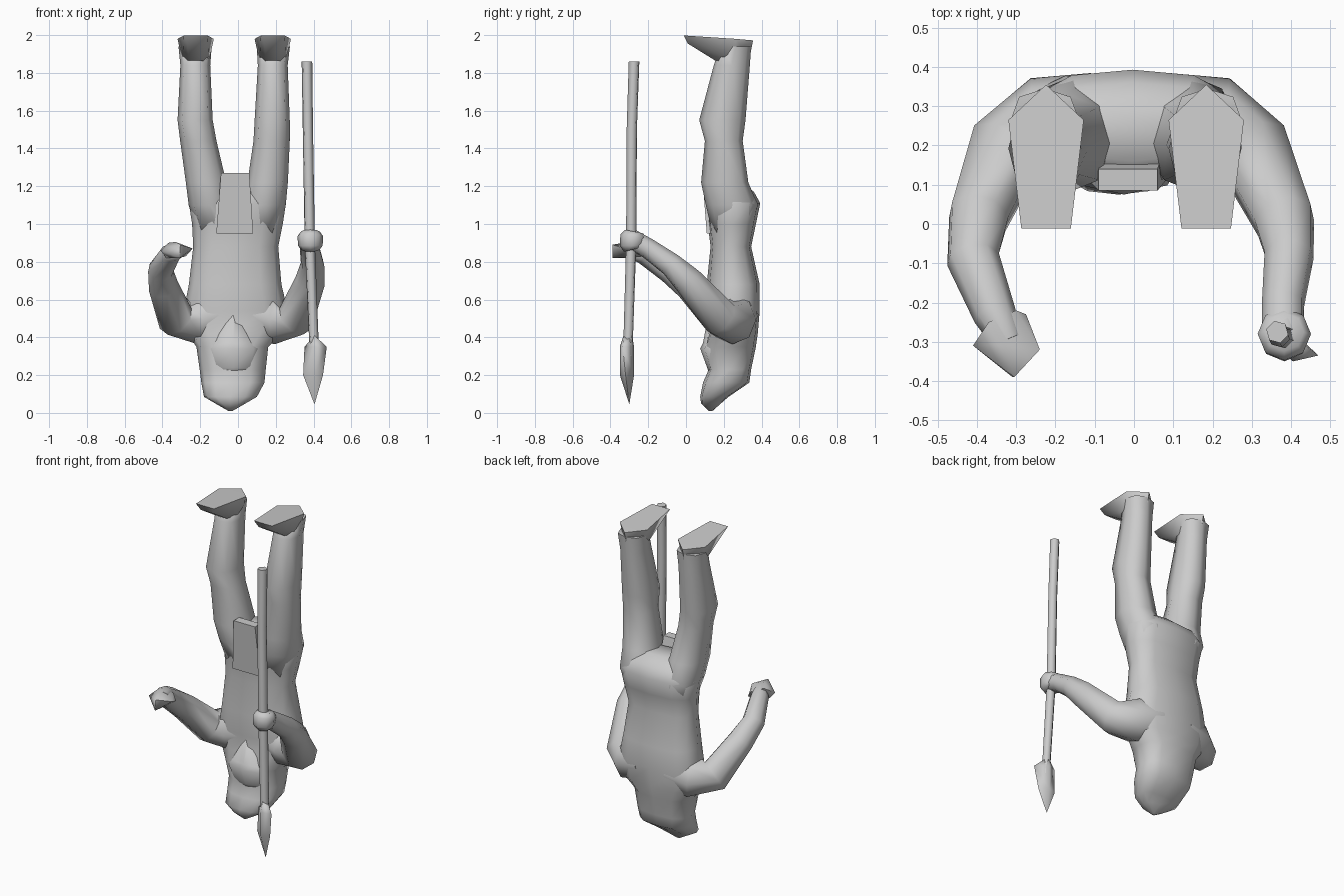
import bpy, bmesh, math
from mathutils import Vector


def finish(bm, name, angle=80):
    bmesh.ops.recalc_face_normals(bm, faces=bm.faces)
    me = bpy.data.meshes.new(name)
    bm.to_mesh(me)
    bm.free()
    ob = bpy.data.objects.new(name, me)
    bpy.context.collection.objects.link(ob)
    bpy.ops.object.select_all(action='DESELECT')
    ob.select_set(True)
    bpy.context.view_layer.objects.active = ob
    bpy.ops.object.shade_smooth_by_angle(angle=math.radians(angle))
    return ob


def skin(name, rings):
    """Capped skin over a list of point rings."""
    bm = bmesh.new()
    loops = [[bm.verts.new(p) for p in ring] for ring in rings]
    n = len(loops[0])
    for a, b in zip(loops, loops[1:]):
        for i in range(n):
            j = (i + 1) % n
            bm.faces.new((a[i], a[j], b[j], b[i]))
    bm.faces.new(loops[0])
    bm.faces.new(loops[-1])
    return finish(bm, name)


def stack(name, rows, n=12, front=0.9, back=0.9):
    """Level rings: z, centre x, half width, front y, back y; lower power is boxier."""
    def curve(v, p):
        return math.copysign(abs(v) ** p, v) if abs(v) > 1e-6 else 0
    rings = []
    for z, cx, hw, y0, y1 in rows:
        ring = []
        for i in range(n):
            a = 2 * math.pi * i / n - math.pi / 2
            p = back if math.sin(a) > 0 else front
            ring.append((cx + hw * curve(math.cos(a), p),
                         (y0 + y1) / 2 + (y1 - y0) / 2 * curve(math.sin(a), p), z))
        rings.append(ring)
    return skin(name, rings)


def tube(name, rows, n=8):
    """Rings square to a path: x, y, z, radius."""
    pts = [Vector(r[:3]) for r in rows]
    rings, u = [], None
    for i, p in enumerate(pts):
        t = (pts[min(i + 1, len(pts) - 1)] - pts[max(i - 1, 0)]).normalized()
        u = t.orthogonal() if u is None else u - t * u.dot(t)
        u.normalize()
        v = t.cross(u)
        rings.append([p + (u * math.cos(2 * math.pi * k / n)
                           + v * math.sin(2 * math.pi * k / n)) * rows[i][3]
                      for k in range(n)])
    return skin(name, rings)


def hull(name, pts, angle=75):
    bm = bmesh.new()
    for p in pts:
        bm.verts.new(p)
    bmesh.ops.convex_hull(bm, input=bm.verts)
    return finish(bm, name, angle)


# Head and torso, hanging upside down
stack("head_and_torso", [
    (0.01, -0.04, 0.01, 0.12, 0.14),
    (0.05, -0.04, 0.08, 0.08, 0.185),
    (0.085, -0.04, 0.14, 0.075, 0.225),
    (0.16, -0.027, 0.167, 0.09, 0.335),
    (0.23, -0.028, 0.175, 0.12, 0.345),
    (0.35, -0.03, 0.19, 0.09, 0.37),
    (0.42, -0.02, 0.25, 0.12, 0.38),
    (0.54, -0.012, 0.275, 0.115, 0.39),
    (0.68, -0.015, 0.245, 0.11, 0.39),
    (0.88, -0.012, 0.225, 0.13, 0.345),
    (1.00, -0.003, 0.24, 0.115, 0.37),
    (1.11, -0.003, 0.257, 0.105, 0.393),
    (1.17, -0.003, 0.235, 0.12, 0.36),
    (1.22, -0.003, 0.13, 0.16, 0.30)], front=0.85, back=0.72)

# Beard
stack("beard", [
    (0.20, -0.025, 0.10, 0.125, 0.25),
    (0.24, -0.025, 0.12, 0.112, 0.25),
    (0.34, -0.025, 0.15, 0.075, 0.25),
    (0.37, -0.025, 0.13, 0.09, 0.25),
    (0.52, -0.025, 0.02, 0.118, 0.20)], n=8)

# Legs and feet: z, offset x, half width, front y, back y, sideways shift
for side, s in (("left", -1), ("right", 1)):
    rows = [(1.94, 0.207, 0.088, 0.18, 0.345, -0.02),
            (1.84, 0.205, 0.079, 0.147, 0.338, -0.021),
            (1.55, 0.204, 0.093, 0.07, 0.315, -0.023),
            (1.44, 0.194, 0.096, 0.10, 0.30, -0.016),
            (1.22, 0.163, 0.107, 0.08, 0.33, -0.006),
            (1.10, 0.145, 0.112, 0.105, 0.38, -0.004),
            (0.95, 0.11, 0.10, 0.14, 0.34, -0.004)]
    stack(side + "_leg", [(z, dx + s * cx, hw, a, b) for z, cx, hw, a, b, dx in rows],
          n=8, front=0.85, back=0.85)
    cx = -0.02 + s * 0.204
    foot = [(0, 0.355, 1.972), (0, 0.335, 1.87)]
    for d in (-1, 1):
        foot += [(d * 0.063, -0.012, 1.998), (d * 0.045, 0.01, 1.955),
                 (d * 0.096, 0.265, 1.98), (d * 0.035, 0.155, 1.865),
                 (d * 0.07, 0.25, 1.86)]
    hull(side + "_foot", [(cx + x, y, z) for x, y, z in foot])

# Loincloth flap
hull("front_flap", [(x, y, z) for z, x0, x1, y0, y1 in
                    ((0.95, -0.115, 0.08, 0.11, 0.2), (1.27, -0.09, 0.06, 0.085, 0.14))
                    for x in (x0, x1) for y in (y0, y1)], 30)

# Arms
tube("left_arm", [
    (-0.10, 0.255, 0.52, 0.13), (-0.225, 0.245, 0.495, 0.132), (-0.33, 0.185, 0.50, 0.102),
    (-0.395, 0.02, 0.67, 0.08), (-0.41, -0.09, 0.755, 0.068), (-0.355, -0.23, 0.845, 0.055),
    (-0.32, -0.30, 0.86, 0.04)])
tube("right_arm", [
    (0.08, 0.255, 0.52, 0.13), (0.205, 0.245, 0.495, 0.132), (0.305, 0.185, 0.50, 0.102),
    (0.383, 0.01, 0.70, 0.08), (0.395, -0.08, 0.785, 0.064), (0.38, -0.20, 0.87, 0.055),
    (0.38, -0.29, 0.92, 0.055)])

# Hands
hull("left_hand", [(-0.41, -0.31, 0.86), (-0.38, -0.28, 0.82), (-0.37, -0.25, 0.90),
                   (-0.275, -0.23, 0.83), (-0.30, -0.22, 0.87), (-0.24, -0.32, 0.87),
                   (-0.305, -0.39, 0.89), (-0.31, -0.39, 0.82), (-0.33, -0.31, 0.905)])
tube("right_fist", [(0.383, -0.28, 0.865, 0.05), (0.383, -0.285, 0.885, 0.065),
                    (0.383, -0.28, 0.935, 0.068), (0.383, -0.275, 0.96, 0.05)])

# Spear
tube("spear_shaft", [(0.365, -0.275, 1.86, 0.029), (0.37, -0.287, 1.5, 0.028),
                     (0.38, -0.29, 0.9, 0.028), (0.40, -0.305, 0.42, 0.026),
                     (0.405, -0.308, 0.3, 0.026)], n=6)
hull("spear_head", [(0.405, -0.30, 0.045), (0.405, -0.33, 0.41), (0.405, -0.285, 0.41),
                    (0.345, -0.30, 0.20), (0.45, -0.32, 0.20), (0.352, -0.295, 0.35),
                    (0.47, -0.335, 0.35), (0.405, -0.275, 0.20), (0.405, -0.35, 0.20),
                    (0.405, -0.275, 0.35), (0.405, -0.35, 0.35)])
